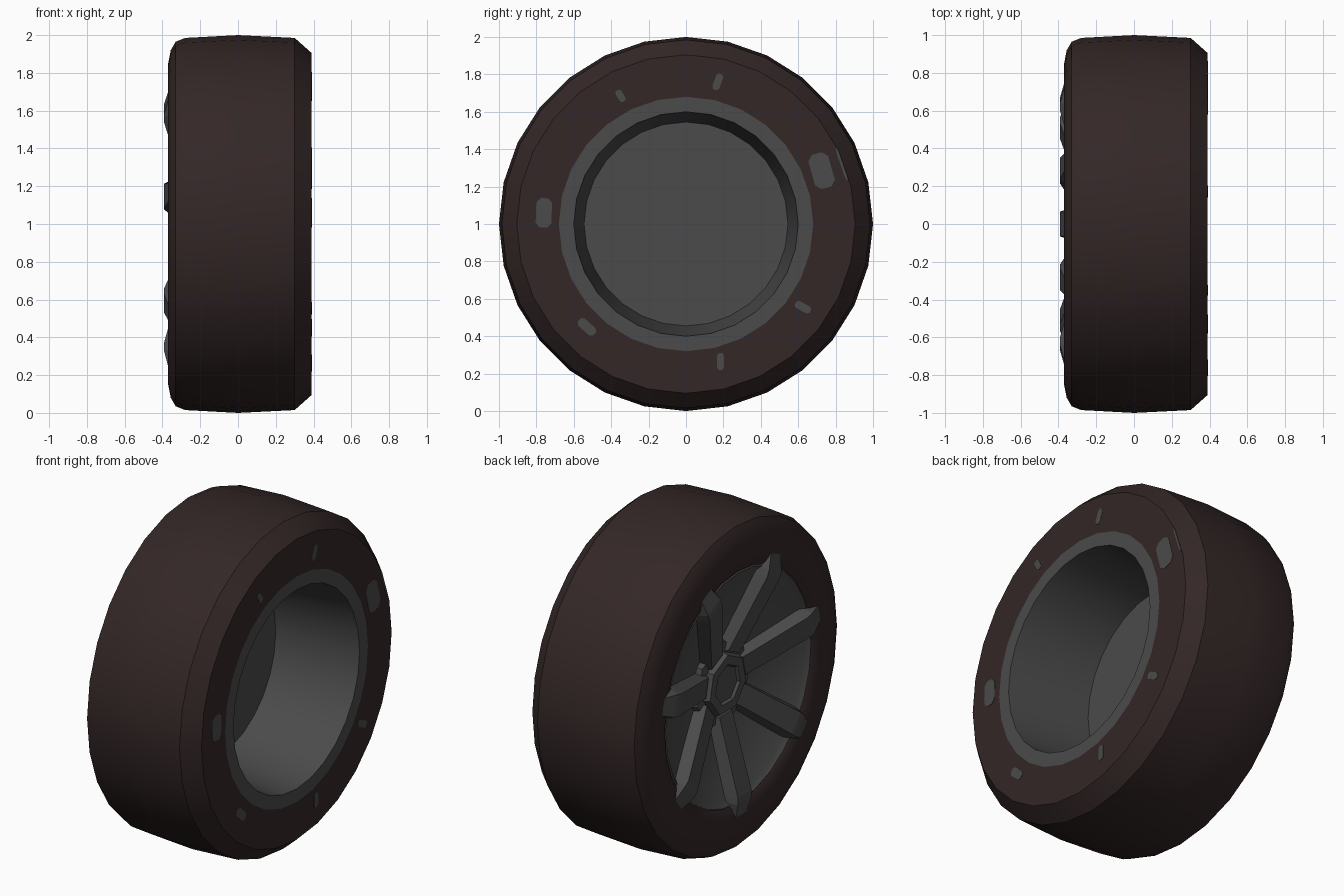
import bpy, bmesh, math
from mathutils import Vector

if "Cube" in bpy.data.objects:
    bpy.data.objects.remove(bpy.data.objects["Cube"])

SIDES = 28
SPOKES = 7


def material(name, rgb):
    m = bpy.data.materials.new(name)
    m.diffuse_color = (*rgb, 1)
    m.use_nodes = True
    m.node_tree.nodes["Principled BSDF"].inputs["Base Color"].default_value = m.diffuse_color
    return m


rubber = material("brown_black_rubber", (0.034, 0.020, 0.020))
metal = material("dark_grey_metal", (0.070, 0.070, 0.070))


def polar(x, r, a, t=0.0):
    """Point at radius r and angle a round the axle, shifted sideways by t."""
    return Vector((x, r * math.cos(a) - t * math.sin(a),
                   1 + r * math.sin(a) + t * math.cos(a)))


def finish(name, bm, mat, smooth=None, recalc=True):
    if recalc:
        bmesh.ops.recalc_face_normals(bm, faces=bm.faces)
    me = bpy.data.meshes.new(name)
    bm.to_mesh(me)
    bm.free()
    me.materials.append(mat)
    ob = bpy.data.objects.new(name, me)
    bpy.context.collection.objects.link(ob)
    if smooth:
        bpy.ops.object.select_all(action='DESELECT')
        ob.select_set(True)
        bpy.context.view_layer.objects.active = ob
        bpy.ops.object.shade_smooth_by_angle(angle=math.radians(smooth))
    return ob


def lathe(name, profile, mat, sides=SIDES, phase=0.0, smooth=None, closed=False):
    """Turn an (x, radius) profile round the axle; radius 0 closes to a point."""
    bm = bmesh.new()
    rings = []
    for x, r in profile:
        if r == 0:
            rings.append([bm.verts.new((x, 0, 1))] * sides)
        else:
            rings.append([bm.verts.new(polar(x, r, phase + 2 * math.pi * i / sides))
                          for i in range(sides)])
    pairs = list(zip(rings, rings[1:]))
    if closed:
        pairs.append((rings[-1], rings[0]))
    for a, b in pairs:
        for i in range(sides):
            j = (i + 1) % sides
            bm.faces.new(list(dict.fromkeys((a[i], a[j], b[j], b[i]))))
    return finish(name, bm, mat, smooth)


# Tyre: sidewalls, rounded outer shoulder, crowned tread, bevelled inner shoulder
lathe("tyre", [(-0.33, 0.68), (-0.355, 0.71), (-0.37, 0.77), (-0.37, 0.85),
               (-0.356, 0.92), (-0.33, 0.965), (-0.28, 0.985), (0, 1.0),
               (0.30, 0.985), (0.39, 0.905), (0.39, 0.68)],
      rubber, smooth=32, closed=True)

# Rim: dished face at the front, open barrel at the back
lathe("rim", [(-0.19, 0), (-0.20, 0.2), (-0.325, 0.66), (-0.35, 0.69),
              (-0.33, 0.72), (0.37, 0.72), (0.39, 0.68), (0.39, 0.60),
              (-0.13, 0.545), (-0.13, 0)], metal, smooth=25)

# Hub: seven-sided base and cap between the spokes
half = math.pi / SPOKES
lathe("hub_base", [(-0.18, 0), (-0.18, 0.28), (-0.245, 0.25), (-0.25, 0)],
      metal, SPOKES, -math.pi / 2 + half)
lathe("hub_cap", [(-0.22, 0), (-0.22, 0.20), (-0.28, 0.175), (-0.28, 0.12),
                  (-0.265, 0.11), (-0.265, 0)], metal, SPOKES, -math.pi / 2 + half)

# Spokes: chamfered beams rising outwards and biting into the tyre sidewall
# station: radius, top x, top half width, base x, base half width
stations = [(0.18, -0.265, 0.06, -0.17, 0.085),
            (0.63, -0.392, 0.065, -0.29, 0.10),
            (0.67, -0.392, 0.065, -0.30, 0.10),
            (0.79, -0.360, 0.045, -0.33, 0.07)]
for k in range(SPOKES):
    a = -math.pi / 2 + 2 * half * k
    bm = bmesh.new()
    rows = [[bm.verts.new(polar(x, r, a, t)) for x, t in
             ((xb, -wb), (xt, -wt), (xt, wt), (xb, wb))]
            for r, xt, wt, xb, wb in stations]
    for p, q in zip(rows, rows[1:]):
        for i in range(4):
            j = (i + 1) % 4
            bm.faces.new((p[i], p[j], q[j], q[i]))
    bm.faces.new(rows[0])
    bm.faces.new(rows[-1])
    finish(f"spoke_{k + 1}", bm, metal)

# Grey patches on the back sidewall: y, height from axle, half length, half width, tilt
patches = [(0.17, 0.76, 0.045, 0.020, 70), (-0.35, 0.685, 0.034, 0.018, 122),
           (-0.76, 0.06, 0.078, 0.042, 88), (-0.53, -0.55, 0.055, 0.026, -42),
           (0.185, -0.735, 0.045, 0.019, 90), (0.625, -0.445, 0.045, 0.021, -28),
           (0.725, 0.285, 0.095, 0.055, 106), (0.832, 0.32, 0.09, 0.006, 109)]
for k, (y, z, hl, hw, tilt) in enumerate(patches):
    bm = bmesh.new()
    c, s = math.cos(math.radians(tilt)), math.sin(math.radians(tilt))
    outline = [(hl, 0.5 * hw), (0.7 * hl, hw), (-0.7 * hl, hw), (-hl, 0.5 * hw),
               (-hl, -0.5 * hw), (-0.7 * hl, -hw), (0.7 * hl, -hw), (hl, -0.5 * hw)]
    f = bm.faces.new([bm.verts.new((0.389, y + u * c - v * s, 1 + z + u * s + v * c))
                      for u, v in outline])
    out = bmesh.ops.extrude_face_region(bm, geom=[f])
    bmesh.ops.translate(bm, vec=(0.003, 0, 0),
                        verts=[g for g in out["geom"] if isinstance(g, bmesh.types.BMVert)])
    finish(f"back_patch_{k + 1}", bm, metal)
